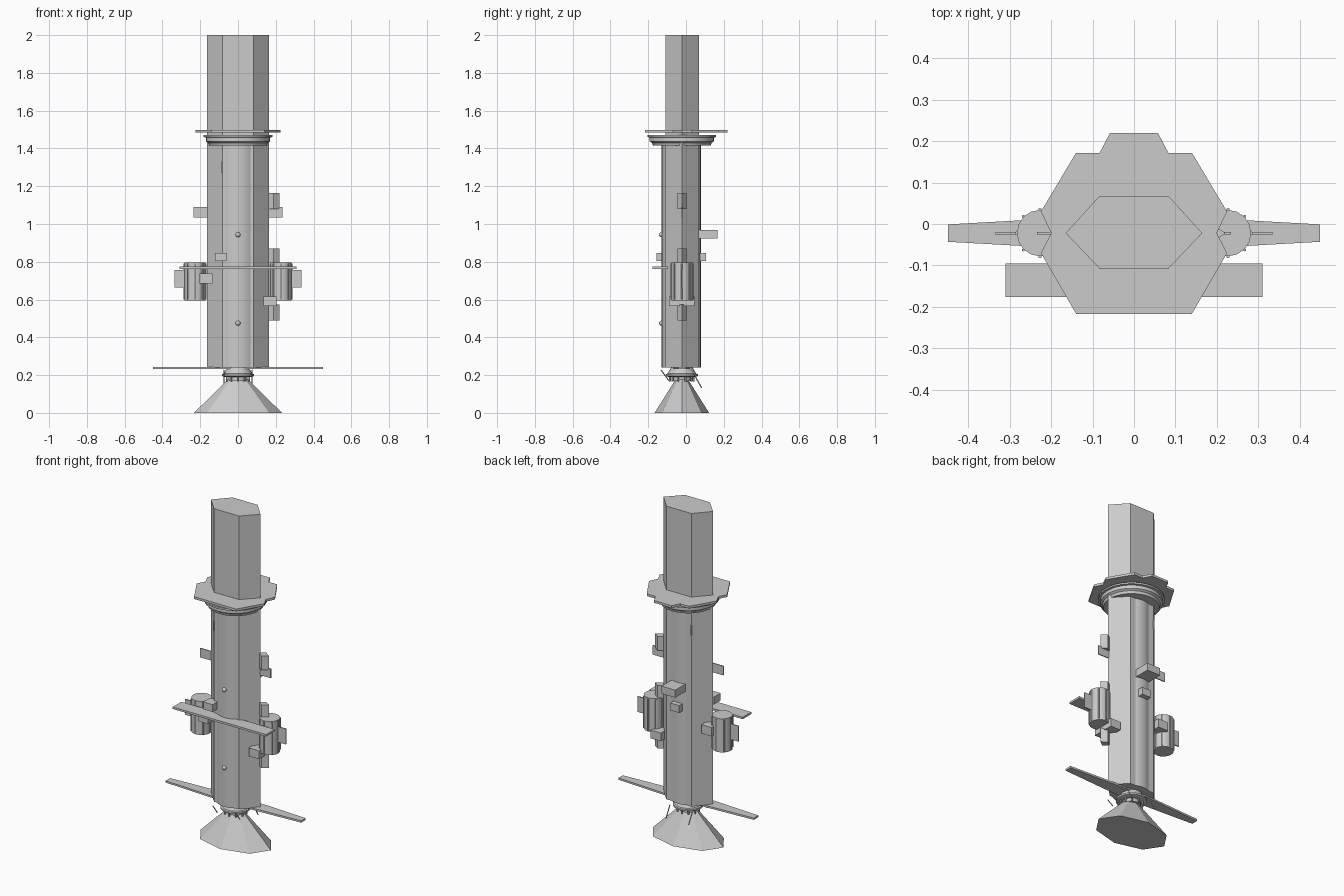
import bpy, bmesh, math
from mathutils import Vector

if "Cube" in bpy.data.objects:
    bpy.data.objects.remove(bpy.data.objects["Cube"])

CY = -0.022  # the y of the station's long axis
TAU = math.tau

grey = bpy.data.materials.new("hull_grey")
grey.use_nodes = True
grey.diffuse_color = (0.6, 0.6, 0.6, 1)
grey.node_tree.nodes["Principled BSDF"].inputs["Base Color"].default_value = (0.6, 0.6, 0.6, 1)


def finish(name, bm, smooth=False):
    bmesh.ops.recalc_face_normals(bm, faces=bm.faces)
    mesh = bpy.data.meshes.new(name)
    bm.to_mesh(mesh)
    bm.free()
    mesh.materials.append(grey)
    obj = bpy.data.objects.new(name, mesh)
    bpy.context.collection.objects.link(obj)
    if smooth:
        bpy.ops.object.select_all(action='DESELECT')
        obj.select_set(True)
        bpy.context.view_layer.objects.active = obj
        bpy.ops.object.shade_smooth_by_angle(angle=math.radians(35))
    return obj


def prism(name, outline, z0, z1):
    """Extrude a flat outline upward."""
    bm = bmesh.new()
    face = bm.faces.new([bm.verts.new((x, y, z0)) for x, y in outline])
    top = bmesh.ops.extrude_face_region(bm, geom=[face])["geom"]
    bmesh.ops.translate(bm, vec=(0, 0, z1 - z0),
                        verts=[g for g in top if isinstance(g, bmesh.types.BMVert)])
    return finish(name, bm)


def box(name, x, y, z):
    """Box from low/high pairs."""
    return prism(name, [(x[0], y[0]), (x[1], y[0]), (x[1], y[1]), (x[0], y[1])], *z)


def loft(name, rings, sides, center=(0, CY), squash=1.0, smooth=False):
    """Stack rings of (radius, z) into a closed solid."""
    bm = bmesh.new()
    loops = [[bm.verts.new((center[0] + r * math.cos(TAU * i / sides),
                            center[1] + r * squash * math.sin(TAU * i / sides), z))
              for i in range(sides)] for r, z in rings]
    for a, b in zip(loops, loops[1:]):
        for i in range(sides):
            j = (i + 1) % sides
            bm.faces.new((a[i], a[j], b[j], b[i]))
    bm.faces.new(loops[0])
    bm.faces.new(loops[-1])
    return finish(name, bm, smooth)


def rod(name, a, b, radius):
    a, b = Vector(a), Vector(b)
    bm = bmesh.new()
    bmesh.ops.create_cone(bm, cap_ends=True, segments=6, radius1=radius,
                          radius2=radius, depth=(b - a).length)
    bm.transform((b - a).to_track_quat('Z', 'Y').to_matrix().to_4x4())
    bmesh.ops.translate(bm, vec=(a + b) / 2, verts=bm.verts)
    return finish(name, bm)


# Hexagonal hull with a rounded core bulging through its lower front and back
hexagon = [(0.165, CY), (0.083, 0.068), (-0.083, 0.068),
           (-0.165, CY), (-0.083, -0.108), (0.083, -0.108)]
prism("hull", hexagon, 0.24, 2.0)
loft("hull_core", [(0.11, 0.24), (0.11, 1.42)], 32, (0, -0.025), 0.94, True)

# Docking collar: stacked round rings under a notched plate
loft("collar_ring", [(0.153, 1.415), (0.158, 1.43), (0.17, 1.438), (0.17, 1.458),
                     (0.182, 1.46), (0.182, 1.47)], 32, smooth=True)
half = [(0.14, -0.217), (0.225, -0.07), (0.2, CY), (0.225, 0.03),
        (0.14, 0.172), (0.083, 0.172), (0.058, 0.22)]
prism("collar_plate", half + [(-x, y) for x, y in reversed(half)], 1.484, 1.498)

# Engine bell and its neck
loft("engine_bell", [(0.233, 0.0), (0.04, 0.19)], 8, squash=0.62)
loft("engine_throat", [(0.05, 0.17), (0.05, 0.245)], 16, smooth=True)
loft("neck_collar", [(0.07, 0.19), (0.085, 0.195), (0.085, 0.205), (0.076, 0.208),
                     (0.058, 0.238), (0.058, 0.245)], 16, smooth=True)
for i in range(10):
    a = TAU * i / 10 + TAU / 4
    x, y = 0.062 * math.cos(a), CY + 0.062 * math.sin(a)
    rod("neck_peg", (x, y, 0.165), (x, y, 0.2), 0.005)
for x in (-0.075, 0.075):
    rod("front_neck_strut", (x, -0.132, 0.227), (x, -0.09, 0.17), 0.003)
    rod("back_neck_strut", (x, 0.045, 0.2), (x, 0.083, 0.132), 0.003)

# Tapered tail wings and the flat front panel
tip, root = 0.021, 0.046
prism("tail_wing", [(-0.45, CY - tip), (0, CY - root), (0.45, CY - tip),
                    (0.45, CY + tip), (0, CY + root), (-0.45, CY + tip)], 0.232, 0.243)
box("front_panel", (-0.31, 0.31), (-0.177, -0.095), (0.763, 0.775))

# Side pods with ribs, an outer fin and a mounting block
for side, label, block in ((1, "left", (0.565, 0.615)), (-1, "right", (0.685, 0.738))):
    px = side * 0.227
    loft(label + "_pod", [(0.056, 0.595), (0.056, 0.797)], 16, (px, CY), smooth=True)
    for i in range(8):
        a = TAU * i / 8
        x, y = px + 0.057 * math.cos(a), CY + 0.057 * math.sin(a)
        rod(label + "_pod_rib", (x, y, 0.6), (x, y, 0.792), 0.004)
    box(label + "_pod_fin", sorted((side * 0.27, side * 0.335)),
        (CY - 0.003, CY + 0.003), (0.664, 0.757))
    box(label + "_mount_block", sorted((side * 0.135, side * 0.203)), (-0.09, 0.046), block)
    box(label + "_upper_fin", sorted((side * 0.15, side * 0.235)),
        (CY - 0.003, CY + 0.003), (1.035, 1.09))

# Diamond-section equipment cases on the left flank
for z in ((0.49, 0.575), (0.795, 0.87), (1.08, 1.165)):
    loft("flank_case", [(0.034, z[0]), (0.034, z[1])], 4, (0.187, CY), 0.7)

# Small equipment on the front and back faces
box("back_case", (-0.045, 0.045), (0.06, 0.167), (0.922, 0.967))
box("small_back_case", (-0.03, 0.03), (0.06, 0.107), (0.803, 0.847))
box("small_front_case", (-0.122, -0.06), (-0.155, -0.09), (0.803, 0.847))
for z in (0.475, 0.943):
    bm = bmesh.new()
    bmesh.ops.create_uvsphere(bm, u_segments=12, v_segments=8, radius=0.013)
    bmesh.ops.translate(bm, vec=(0, -0.13, z), verts=bm.verts)
    finish("front_knob", bm, True)
for y in (-0.11, 0.07):
    rod("corner_handrail", (-0.083, y, 1.27), (-0.083, y, 1.33), 0.004)
